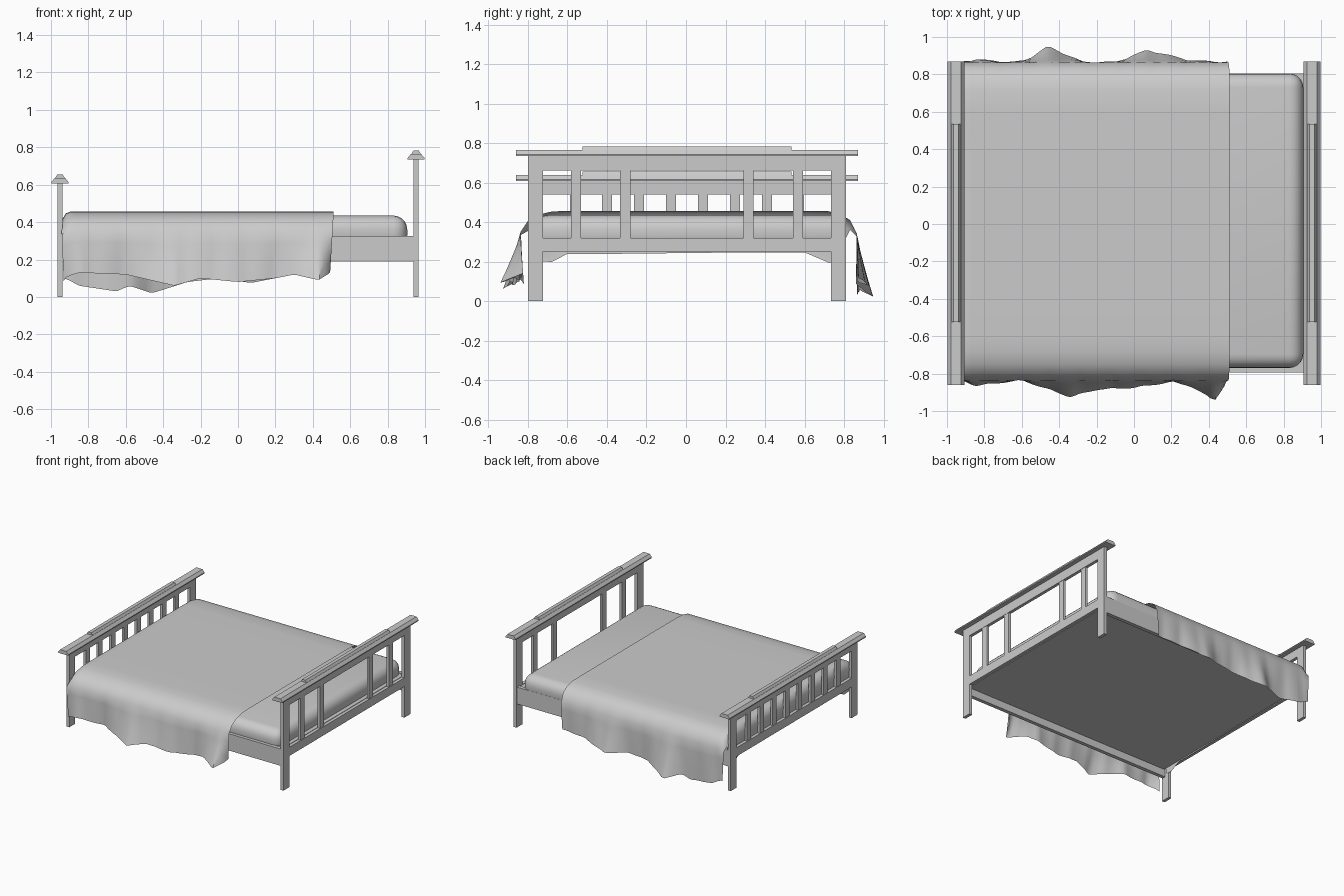
import bpy, bmesh, math
from mathutils import Matrix, Vector

if "Cube" in bpy.data.objects:
    bpy.data.objects.remove(bpy.data.objects["Cube"])

CY = 0.005  # centre line of the bed frame


def finish(name, bm, smooth=False):
    bmesh.ops.recalc_face_normals(bm, faces=bm.faces)
    me = bpy.data.meshes.new(name)
    bm.to_mesh(me)
    bm.free()
    ob = bpy.data.objects.new(name, me)
    bpy.context.collection.objects.link(ob)
    if smooth:
        bpy.ops.object.select_all(action='DESELECT')
        bpy.context.view_layer.objects.active = ob
        ob.select_set(True)
        bpy.ops.object.shade_smooth_by_angle(angle=math.radians(50))
    return ob


def add_box(bm, x0, x1, y0, y1, z0, z1):
    m = Matrix.Translation(((x0 + x1) / 2, (y0 + y1) / 2, (z0 + z1) / 2))
    m = m @ Matrix.Diagonal((x1 - x0, y1 - y0, z1 - z0, 1))
    return bmesh.ops.create_cube(bm, size=1, matrix=m)['verts']


def box(name, *dims, bevel=0):
    bm = bmesh.new()
    add_box(bm, *dims)
    if bevel:
        bmesh.ops.bevel(bm, geom=bm.edges[:], offset=bevel, segments=5,
                        profile=0.5, affect='EDGES')
    return finish(name, bm, bevel > 0)


def prism(name, profile, x, half):
    # extrude an x-z profile along y
    bm = bmesh.new()
    f = bm.faces.new([bm.verts.new((x + px, CY - half, pz)) for px, pz in profile])
    r = bmesh.ops.extrude_face_region(bm, geom=[f])
    vs = [g for g in r['geom'] if isinstance(g, bmesh.types.BMVert)]
    bmesh.ops.translate(bm, verts=vs, vec=(0, 2 * half, 0))
    return finish(name, bm)


def end_board(label, x, top, rail_h, slats):
    t = 0.0125
    for side in (-1, 1):
        yc = CY + side * 0.7675
        box(label + "_leg", x - t, x + t, yc - 0.0375, yc + 0.0375, 0, top)
    box(label + "_lower_rail", x - t, x + t, CY - 0.73, CY + 0.73, 0.25, 0.32)
    box(label + "_upper_rail", x - t, x + t, CY - 0.73, CY + 0.73, top - rail_h, top)
    for y in slats:
        box(label + "_slat", x - t * .8, x + t * .8, CY + y - 0.026, CY + y + 0.026,
            0.32, top - rail_h)
    # stepped cap with sloping sides
    prism(label + "_cap", [(-.045, top - .005), (.045, top - .005), (.045, top + .003),
                           (.027, top + .025), (-.027, top + .025), (-.045, top + .003)], x, 0.865)
    prism(label + "_crest", [(-.025, top + .025), (.025, top + .025),
                             (.014, top + .043), (-.014, top + .043)], x, 0.53)


end_board("headboard", 0.952, 0.74, 0.08, [s * y for s in (-1, 1) for y in (0.312, 0.562)])
end_board("footboard", -0.952, 0.612, 0.072, [0.162 * (i - 3.5) for i in range(8)])

# headboard centre panel with a cut sunburst
panel = box("headboard_panel", 0.942, 0.962, CY - 0.13, CY + 0.13, 0.32, 0.66)
bm = bmesh.new()
add_box(bm, 0.9, 1.0, CY - 0.097, CY + 0.097, 0.479, 0.496)
for ang in (-47, 0, 47):
    vs = add_box(bm, 0.9, 1.0, -0.009, 0.009, 0.025, 0.115)
    m = Matrix.Translation((0, CY, 0.482)) @ Matrix.Rotation(math.radians(ang), 4, 'X')
    bmesh.ops.transform(bm, matrix=m, verts=vs)
cutter = finish("sunburst_cutter", bm)
cutter.hide_render = True
cutter.hide_viewport = True
mod = panel.modifiers.new("sunburst", 'BOOLEAN')
mod.object = cutter
mod.solver = 'EXACT'

# side rails, base and mattress
for s in (-1, 1):
    yc = CY + s * 0.785
    box("side_rail", -0.94, 0.94, yc - 0.015, yc + 0.015, 0.19, 0.325)
box("bed_base", -0.93, 0.935, CY - 0.77, CY + 0.77, 0.25, 0.32)
box("mattress", -0.92, 0.905, -0.77, 0.805, 0.255, 0.435, bevel=0.075)


def sample(table, x):
    # eased interpolation of (x, y, z) hem points
    for a, b in zip(table, table[1:]):
        if x <= b[0]:
            k = max(0, (x - a[0]) / (b[0] - a[0]))
            return a[1] + (b[1] - a[1]) * k, a[2] + (b[2] - a[2]) * k
    return table[-1][1:]


# hem points along each side: x, outward distance, height
FRONT = [(-.94, .82, .10), (-.85, .86, .13), (-.6, .83, .12), (-.34, .92, .06), (-.2, .88, .10),
         (0, .87, .08), (.2, .84, .10), (.3, .86, .12), (.43, .94, .09), (.51, .82, .14)]
BACK = [(-.94, .86, .11), (-.85, .875, .06), (-.65, .86, .03), (-.58, .87, .06), (-.46, .945, .02),
        (-.27, .86, .08), (-.1, .86, .10), (.07, .925, .075), (.3, .87, .12), (.51, .86, .13)]


def half_section(table, x, shoulder):
    hy, hz = sample(table, x)
    pts = [(0.35, 0.457), (0.6, 0.457)] + shoulder
    y0, z0 = shoulder[-1]
    for k in (0.25, 0.5, 0.75, 1):
        pts.append((y0 + (hy - y0) * k ** 1.3, z0 + (hz - z0) * k))
    return pts


# draped blanket as a grid of cross-sections
bm = bmesh.new()
rows = []
N = 58
for i in range(N + 1):
    x = -0.945 + 1.455 * i / N
    f = half_section(FRONT, x, [(.68, .453), (.75, .437), (.80, .405), (.835, .35)])
    b = half_section(BACK, x, [(.72, .455), (.78, .44), (.83, .41), (.862, .34)])
    sec = [(-y, z) for y, z in reversed(f)] + [(0, .457)] + b
    drop = 0.05 * max(0, (-0.9 - x) / 0.045) ** 2
    row = []
    for y, z in sec:
        low = max(0, 0.42 - z)
        wave = 0.008 * math.sin(x * 19 + y) * min(1, low * 5)
        row.append(bm.verts.new((x + (0.01 * low * 4 if i == 0 else 0) - (.06 * low if i == N else 0),
                                 y + math.copysign(wave, y) * (1 if wave else 0),
                                 z - (drop if z > 0.4 else drop * .3))))
    rows.append(row)
for a, b in zip(rows, rows[1:]):
    for j in range(len(a) - 1):
        bm.faces.new((a[j], a[j + 1], b[j + 1], b[j]))
# blanket end tucked down behind the footboard
top = [v for v in rows[0] if v.co.z > 0.36]
hem = []
for v in top:
    y = max(-.74, min(.75, v.co.y))
    z = 0.243 + 0.004 * math.sin(y * 23) - (0.045 if abs(y) > 0.67 else 0)
    hem.append(bm.verts.new((-0.93, y, z)))
for j in range(len(top) - 1):
    vs = [top[j], top[j + 1], hem[j + 1], hem[j]]
    if (hem[j].co - hem[j + 1].co).length < 1e-3:
        vs = vs[:3] + [vs[3]]
    bm.faces.new(vs)
finish("blanket", bm, True)
